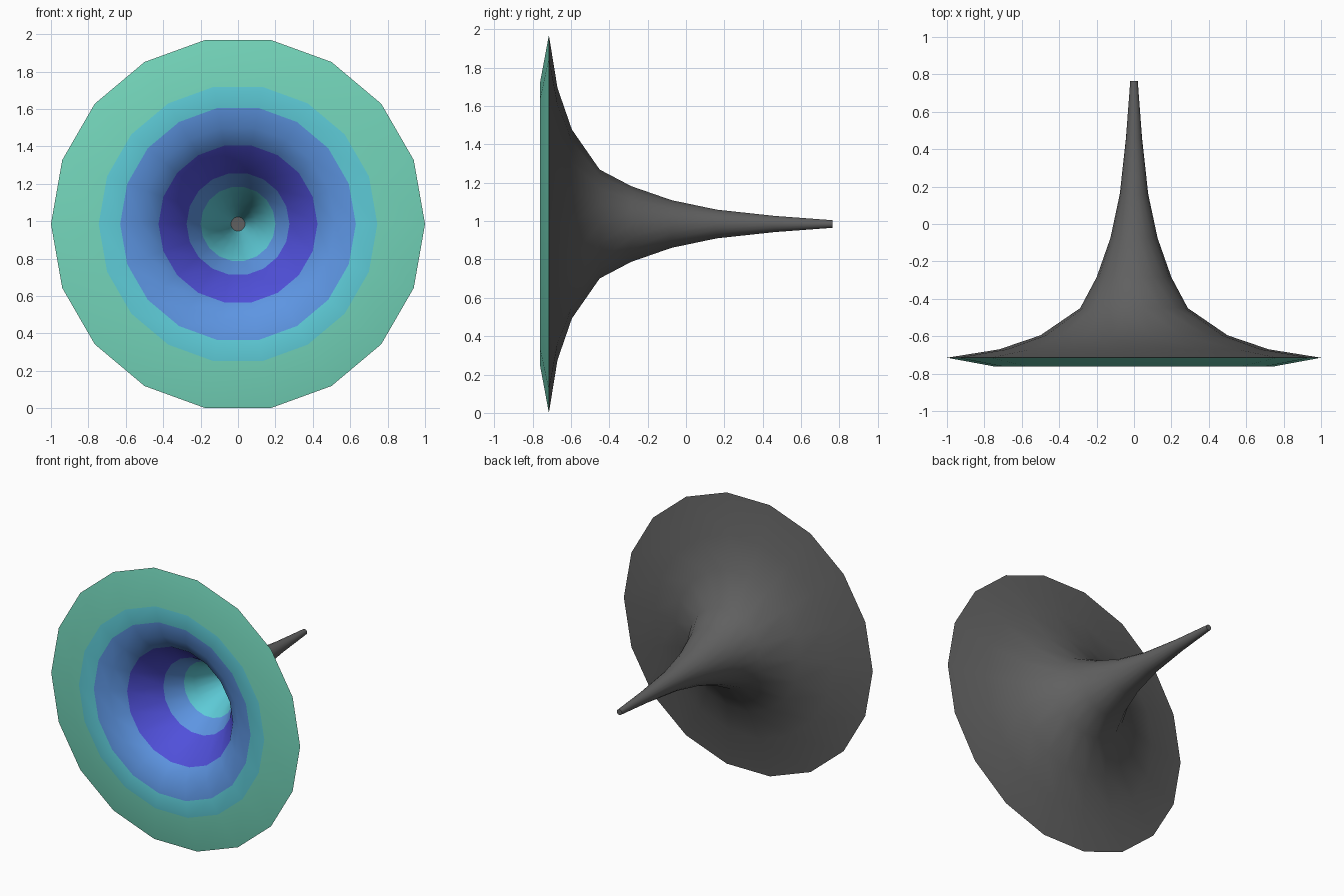
import bpy, bmesh, math

if "Cube" in bpy.data.objects:
    bpy.data.objects.remove(bpy.data.objects["Cube"])

SIDES = 18
CENTRE_Z = 0.985


def material(name, rgb):
    m = bpy.data.materials.new(name)
    lin = [((c / 255 + 0.055) / 1.055) ** 2.4 for c in rgb]
    m.diffuse_color = (*lin, 1)
    m.use_nodes = True
    m.node_tree.nodes["Principled BSDF"].inputs["Base Color"].default_value = m.diffuse_color
    return m


grey = material("dark grey", (96, 96, 96))
green = material("sea green", (116, 214, 187))
cyan = material("cyan", (94, 204, 216))
blue = material("sky blue", (93, 149, 226))
violet = material("violet blue", (80, 80, 218))


def revolve(name, profile, bands, cap=False):
    """Spin (radius, y) points round the y axis; bands = one material per strip."""
    bm = bmesh.new()
    rings = []
    for r, y in profile:
        rings.append([bm.verts.new((r * math.cos(math.tau * i / SIDES), y,
                                    CENTRE_Z + r * math.sin(math.tau * i / SIDES)))
                      for i in range(SIDES)])
    mats = list(dict.fromkeys(bands))
    for a, b, mat in zip(rings, rings[1:], bands):
        for i in range(SIDES):
            j = (i + 1) % SIDES
            f = bm.faces.new((a[i], b[i], b[j], a[j]))
            f.material_index = mats.index(mat)
            f.smooth = True
    if cap:
        f = bm.faces.new(rings[-1])
        f.material_index = mats.index(bands[-1])
    me = bpy.data.meshes.new(name)
    # the outside faces away from the axis, the inside faces toward the viewer in front
    if name == "outer_shell":
        want = 1
    else:
        want = -1
    bm.normal_update()
    for f in bm.faces:
        if f.normal.y * want < 0:
            f.normal_flip()
    bm.to_mesh(me)
    bm.free()
    for m in mats:
        me.materials.append(m)
    ob = bpy.data.objects.new(name, me)
    bpy.context.collection.objects.link(ob)
    return ob


# grey back of the horn, ending in a closed narrow tip
outer = [(1.0, -0.715), (0.72, -0.67), (0.5, -0.595), (0.288, -0.45), (0.2, -0.285),
         (0.126, -0.075), (0.076, 0.16), (0.043, 0.46), (0.02, 0.765)]
revolve("outer_shell", outer, [grey] * (len(outer) - 1), cap=True)

# coloured front lip and throat, with rings placed at the colour changes
inner = [(1.0, -0.715), (0.745, -0.762), (0.63, -0.755), (0.52, -0.73), (0.425, -0.665),
         (0.275, -0.465), (0.2, -0.335), (0.165, -0.27), (0.1, -0.075), (0.057, 0.16),
         (0.038, 0.30)]
revolve("inner_funnel", inner,
        [green, cyan, blue, blue, violet, blue, cyan, cyan, cyan, cyan])

# small grey plug at the bottom of the throat
revolve("throat_plug", [(0.038, 0.30), (0.01, 0.301)], [grey], cap=True)
